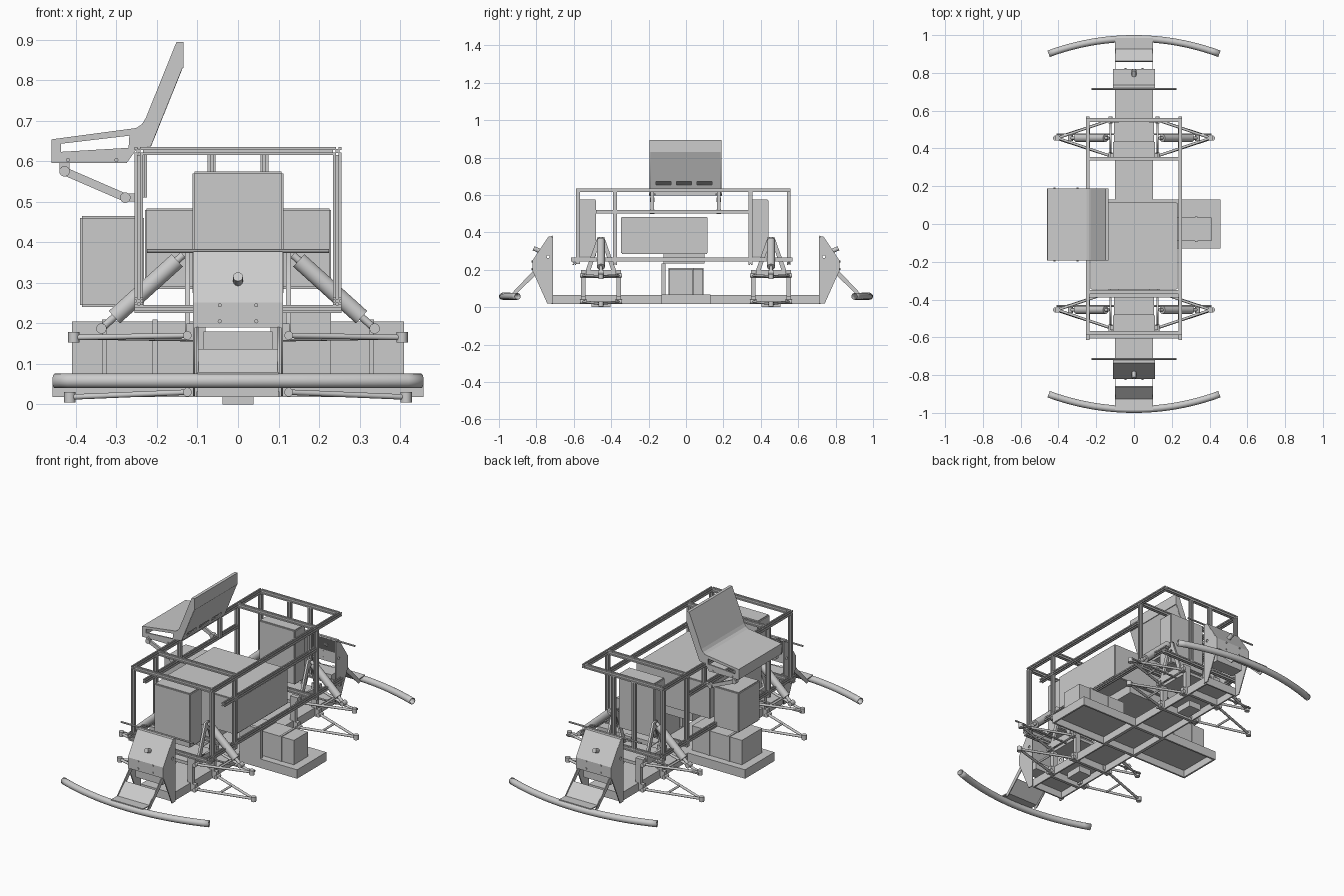
import bpy, bmesh, math
from mathutils import Vector, Matrix

if "Cube" in bpy.data.objects:
    bpy.data.objects.remove(bpy.data.objects["Cube"])

def finish(name, bm, smooth=False):
    bmesh.ops.recalc_face_normals(bm, faces=bm.faces)
    me = bpy.data.meshes.new(name)
    bm.to_mesh(me); bm.free()
    ob = bpy.data.objects.new(name, me)
    bpy.context.collection.objects.link(ob)
    if smooth:
        bpy.context.view_layer.objects.active = ob
        ob.select_set(True)
        bpy.ops.object.shade_smooth_by_angle(angle=math.radians(40))
        ob.select_set(False)
    return ob

def solidify(ob, t, offset=-1):
    m = ob.modifiers.new("thickness", 'SOLIDIFY')
    m.thickness, m.offset = t, offset
    return ob

def box(name, x0, x1, y0, y1, z0, z1, wall=0, bevel=0):
    """Box from its limits; wall > 0 opens the underside."""
    bm = bmesh.new()
    bmesh.ops.create_cube(bm, size=1)
    for v in bm.verts:
        v.co = ((x0+x1)/2 + v.co.x*(x1-x0), (y0+y1)/2 + v.co.y*(y1-y0), (z0+z1)/2 + v.co.z*(z1-z0))
    bottom = min(bm.faces, key=lambda f: f.calc_center_median().z)
    if bevel:
        bmesh.ops.bevel(bm, geom=bm.edges[:], offset=bevel, segments=2, affect='EDGES')
    ob = None
    if wall:
        bmesh.ops.recalc_face_normals(bm, faces=bm.faces)
        bmesh.ops.delete(bm, geom=[bottom], context='FACES_ONLY')
    ob = finish(name, bm)
    return solidify(ob, wall) if wall else ob

def prism(name, profile, a, b, smooth=False):
    """Extrude a closed cross-section from a to b."""
    a, b = Vector(a), Vector(b)
    q = (b-a).to_track_quat('Z', 'Y')
    bm = bmesh.new()
    rings = [[bm.verts.new(p + q @ Vector((u, v, 0))) for u, v in profile] for p in (a, b)]
    n = len(profile)
    for i in range(n):
        j = (i+1) % n
        bm.faces.new((rings[0][i], rings[0][j], rings[1][j], rings[1][i]))
    bm.faces.new(rings[0][::-1]); bm.faces.new(rings[1])
    return finish(name, bm, smooth)

def rod(name, a, b, r, n=14):
    return prism(name, [(r*math.cos(2*math.pi*i/n), r*math.sin(2*math.pi*i/n)) for i in range(n)], a, b, True)

side = [(-.01, -.01), (-.003, -.01), (-.003, -.005), (.003, -.005), (.003, -.01)]
SLOT = []
for k in range(4):
    for u, v in side:
        for _ in range(k):
            u, v = -v, u
        SLOT.append((u, v))
def slotted(name, a, b):
    return prism(name, SLOT, a, b)

def plate(name, loops, origin, u, v, t):
    """Flat plate with holes: first loop is the outline, the rest are holes."""
    cu = bpy.data.curves.new(name, 'CURVE')
    cu.dimensions, cu.fill_mode, cu.extrude = '2D', 'BOTH', t/2
    for lp in loops:
        s = cu.splines.new('POLY')
        s.points.add(len(lp)-1)
        for p, c in zip(s.points, lp):
            p.co = (c[0], c[1], 0, 1)
        s.use_cyclic_u = True
    tmp = bpy.data.objects.new("tmp", cu)
    bpy.context.collection.objects.link(tmp)
    me = bpy.data.meshes.new_from_object(tmp.evaluated_get(bpy.context.evaluated_depsgraph_get()))
    bpy.data.objects.remove(tmp)
    u, v = Vector(u).normalized(), Vector(v).normalized()
    m = Matrix((u, v, u.cross(v))).transposed().to_4x4()
    m.translation = origin
    me.transform(m)
    ob = bpy.data.objects.new(name, me)
    bpy.context.collection.objects.link(ob)
    return ob

def sheet(name, pts, w0, w1, t, axis='x'):
    """Bent sheet: open profile swept along x (pts are y,z) or y (pts are x,z)."""
    bm = bmesh.new()
    put = (lambda p, w: (w, p[0], p[1])) if axis == 'x' else (lambda p, w: (p[0], w, p[1]))
    rows = [(bm.verts.new(put(p, w0)), bm.verts.new(put(p, w1))) for p in pts]
    for r, s in zip(rows, rows[1:]):
        bm.faces.new((r[0], r[1], s[1], s[0]))
    return solidify(finish(name, bm), t, 0)

def rect(cx, cy, w, h):
    return [(cx-w/2, cy-h/2), (cx+w/2, cy-h/2), (cx+w/2, cy+h/2), (cx-w/2, cy+h/2)]

# Chassis spine made of open-bottomed trays
ys = [-.72, -.57, -.36, -.12, .12, .36, .57, .72]
for y0, y1 in zip(ys, ys[1:]):
    box("chassis_tray", -.1, .1, y0, y1, .018, .065, .012)
for s in (-1, 1):
    # Side trays and the cases on them
    box("side_tray", *sorted((s*.1, s*.458)), -.13, .13, .018, .068, .014)
    y1 = .035 if s > 0 else .09
    box("side_case", *sorted((s*.1, s*.41)), -.09, y1, .068, .205)
    for x in (.205, .33):
        box("case_strap", s*x-.006, s*x+.006, -.094, y1+.004, .068, .209)
box("upright_panel", .1, .23, -.13, -.11, .065, .235)

# Large central case, hanging case and end cases
box("central_case", -.23, .23, -.347, .115, .285, .483, bevel=.004)
box("central_case_foot", -.11, .11, -.12, .1, .235, .285)
box("left_case", -.39, -.232, -.1, .09, .24, .465, bevel=.005)
box("front_case", -.112, .112, -.585, -.48, .27, .575, bevel=.005)
box("back_case", -.112, .112, .345, .44, .27, .575, bevel=.005)

# Upper frame of slotted bars
YF, YB = -.577, .55
for x in (-.245, .245):
    slotted("frame_top_rail", (x, YF-.01, .625), (x, YB+.01, .625))
    slotted("frame_mid_rail", (x, -.48, .51), (x, .34, .51))
    slotted("frame_low_rail", (x, -.615, .255), (x, .57, .255))
    for y in (YF, -.38, .345, YB):
        if not (x > 0 and y == YB):
            slotted("frame_post", (x, y, .23), (x, y, .615))
for y in (YF, -.36, .345, YB):
    slotted("frame_top_crossbar", (-.235, y, .625), (.235, y, .625))
for y in (YF-.02, -.38, .345, YB):
    slotted("frame_low_crossbar", (-.255, y, .235), (.255, y, .235))
for x in (-.065, .065):
    slotted("back_inner_post", (x, YB, .235), (x, YB, .615))

# Seat: side plates with a window, pan, two backrest skins, hinge links
outline = [(-.46, .595), (-.275, .595), (-.25, .63), (-.215, .637), (-.137, .83), (-.135, .893),
           (-.15, .893), (-.225, .705), (-.235, .69), (-.25, .68), (-.46, .653)]
window = [(-.437, .623), (-.27, .633), (-.268, .663), (-.437, .643)]
for y in (-.19, .185):
    plate("seat_side", [outline, window], (0, y, 0), (1, 0, 0), (0, 0, 1), .008)
sheet("seat_pan", [(-.457, .597), (-.457, .652), (-.25, .679), (-.235, .689), (-.225, .705), (-.15, .892),
                   (-.137, .892), (-.137, .83)], -.194, .189, .006, 'y')
back = [[(-.19, 0), (.185, 0), (.185, .208), (-.19, .208)]] + [rect(c, .03, .08, .02) for c in (-.12, -.01, .1)]
plate("seat_back_skin", back, (-.217, 0, .637), (0, 1, 0), (.078, 0, .193), .005)
for y in (-.18, .175):
    prism("seat_link", rect(0, 0, .012, .02), (-.428, y, .575), (-.278, y, .51))
    for x, z in ((-.428, .575), (-.278, .51)):
        rod("link_pivot", (x, y-.012, z), (x, y+.012, z), .013)
    prism("seat_link_bracket", rect(0, 0, .012, .02), (-.278, y, .51), (-.245, y, .51))
    box("seat_link_lug", -.44, -.416, y-.008, y+.008, .575, .6)
    for x in (-.42, -.3):
        rod("seat_bolt", (x, y-.018, .603), (x, y+.018, .603), .005, 8)
    slotted("seat_stay", (-.235, y, .51), (-.235, y, .62))

for s in (-1, 1):
    end = "front" if s < 0 else "back"
    # Curved bumper tube
    R, half = 1.303, math.asin(.452/1.303)
    bm = bmesh.new()
    rings = []
    for i in range(25):
        a = -half + 2*half*i/24
        ring = []
        for k in range(16):
            t = 2*math.pi*k/16
            r = R + .018*math.cos(t)
            ring.append(bm.verts.new((r*math.sin(a), s*(r*math.cos(a) - R + .982), .058 + .018*math.sin(t))))
        rings.append(ring)
    for p, q in zip(rings, rings[1:]):
        for k in range(16):
            bm.faces.new((p[k], p[k-1], q[k-1], q[k]))
    solidify(finish(end+"_bumper_tube", bm, True), .004)
    # Bumper bracket
    sheet(end+"_bumper_plate", [(s*.985, .077), (s*.925, .074), (s*.86, .135)], -.1, .1, .006)
    arm = [(s*.945, .06), (s*.925, .055), (s*.795, .18), (s*.812, .2)]
    # End housing: side cheeks, folded cover, knob, bolts and cross rod
    cheek = [(s*.71, .02), (s*.742, .02), (s*.818, .19), (s*.818, .25), (s*.735, .375), (s*.71, .375)]
    hole = [(s*.737 + .008*math.cos(i*math.pi/5), .27 + .008*math.sin(i*math.pi/5)) for i in range(10)]
    for x in (-.108, .108):
        plate(end+"_housing_cheek", [cheek, hole], (x, 0, 0), (0, 1, 0), (0, 0, 1), .005)
        plate(end+"_bumper_arm", [arm], (x*.92, 0, 0), (0, 1, 0), (0, 0, 1), .005)
    sheet(end+"_housing_cover", [(s*.71, .375), (s*.735, .375), (s*.818, .25), (s*.818, .19)], -.11, .11, .005)
    box(end+"_housing_floor", -.085, .085, *sorted((s*.71, s*.79)), .135, .18)
    rod(end+"_knob", (0, s*.78, .3), (0, s*.815, .315), .012)
    for x in (-.045, .045):
        for z in (.205, .245):
            rod("housing_bolt", (x, s*.815, z), (x, s*.825, z), .005, 8)
    rod(end+"_cross_rod", (-.225, s*.715, .378), (.225, s*.715, .378), .005, 8)
    # Suspension bulkheads
    yc = s*.455
    box("axle_block", -.038, .038, yc-.05, yc+.05, 0, .035)
    box("axle_deck", -.105, .105, yc-.1, yc+.1, .155, .172)
    for x in (-.095, .095):
        for dy in (-.095, .095):
            box("axle_post", x-.015, x+.015, yc+dy-.012, yc+dy+.012, .03, .2)
    for m in (-1, 1):
        tower = [(yc-.08, .16), (yc+.08, .16), (yc+.08, .2), (yc+.018, .375), (yc-.018, .375), (yc-.08, .2)]
        gap = [(yc-.055, .2), (yc+.055, .2), (yc+.012, .33), (yc-.012, .33)]
        plate("shock_tower", [tower, gap], (m*.125, 0, 0), (0, 1, 0), (0, 0, 1), .012)
        # Upper and lower wishbones with ball joints
        for z0, z1, tip in ((.17, .165, .405), (.03, .018, .415)):
            for dy in (-.095, .095):
                rod("wishbone_arm", (m*.125, yc+dy, z0), (m*tip, yc, z1), .007, 10)
                rod("wishbone_pivot", (m*.125, yc+dy-.018, z0), (m*.125, yc+dy+.018, z0), .011, 10)
                box("wishbone_lug", m*.115-.012, m*.115+.012, yc+dy-.012, yc+dy+.012, z0-.012, z0+.03)
            rod("wishbone_brace", (m*.24, yc-.055, (z0+z1)/2), (m*.24, yc+.055, (z0+z1)/2), .006, 10)
            rod("ball_joint", (m*tip, yc, z1-.013), (m*tip, yc, z1+.013), .014, 12)
        rod("tie_rod", (m*.1, yc+.02, .16), (m*.41, yc+.02, .165), .005, 8)
        # Shock absorber
        rod("shock_body", (m*.15, yc, .355), (m*.305, yc, .215), .021, 18)
        rod("shock_shaft", (m*.135, yc, .369), (m*.34, yc, .184), .009, 12)
        rod("shock_eye", (m*.337, yc-.016, .187), (m*.337, yc+.016, .187), .013, 12)
